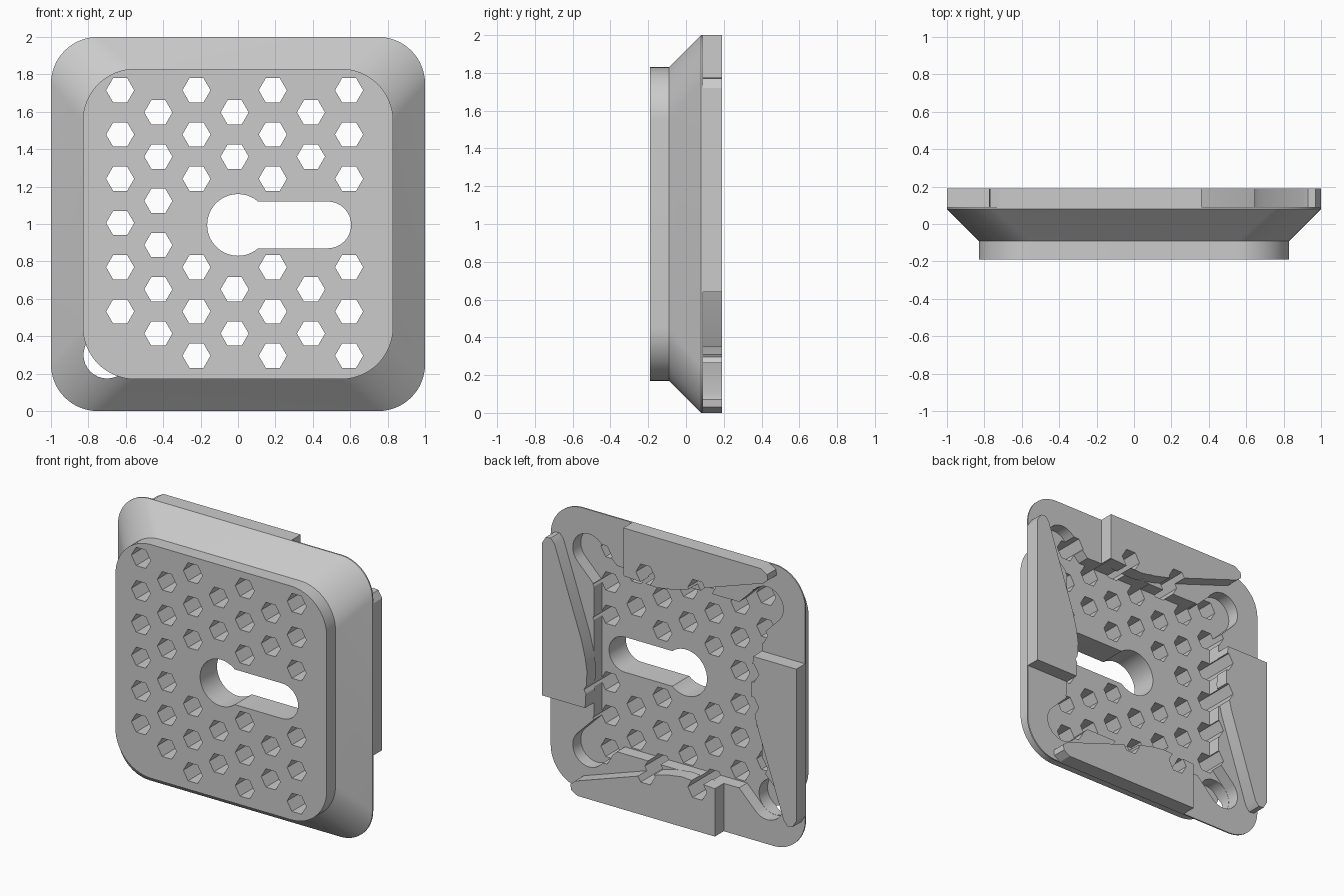
import bpy, bmesh, math
from math import cos, sin, radians, pi

if "Cube" in bpy.data.objects:
    bpy.data.objects.remove(bpy.data.objects["Cube"], do_unlink=True)

grey = bpy.data.materials.new("light_grey")
grey.use_nodes = True
colour = (0.6, 0.6, 0.6, 1)
grey.diffuse_color = colour
grey.node_tree.nodes["Principled BSDF"].inputs["Base Color"].default_value = colour


def arc(cx, cz, r, start, end, n=16):
    return [(cx + r * cos(radians(start + (end - start) * i / n)),
             cz + r * sin(radians(start + (end - start) * i / n))) for i in range(n + 1)]


def rounded_square(half, r):
    c = half - r
    return [p for k, (sx, sz) in enumerate([(1, 1), (-1, 1), (-1, -1), (1, -1)])
            for p in arc(sx * c, sz * c, r, 90 * k, 90 * k + 90)]


def turn(points, k):
    """Rotate a profile clockwise by k quarter turns."""
    for _ in range(k):
        points = [(z, -x) for x, z in points]
    return points


def loft(name, shapes):
    """Each shape is a list of solids; each solid is a list of (profile, y) rings."""
    bm = bmesh.new()
    for rings in shapes:
        loops = [[bm.verts.new((x, y, z + 1)) for x, z in prof] for prof, y in rings]
        n = len(loops[0])
        bm.faces.new(loops[0])
        bm.faces.new(loops[-1][::-1])
        for a, b in zip(loops, loops[1:]):
            for i in range(n):
                j = (i + 1) % n
                bm.faces.new((a[j], a[i], b[i], b[j]))
    bmesh.ops.recalc_face_normals(bm, faces=bm.faces)
    mesh = bpy.data.meshes.new(name)
    bm.to_mesh(mesh)
    bm.free()
    mesh.materials.append(grey)
    obj = bpy.data.objects.new(name, mesh)
    bpy.context.collection.objects.link(obj)
    return obj


def prism(prof, y0, y1):
    return [(prof, y0), (prof, y1)]


def cut(obj, cutters):
    for c in cutters:
        mod = obj.modifiers.new("cut", "BOOLEAN")
        mod.operation = "DIFFERENCE"
        mod.solver = "EXACT"
        mod.object = c
    bpy.context.view_layer.update()
    dg = bpy.context.evaluated_depsgraph_get()
    mesh = bpy.data.meshes.new_from_object(obj.evaluated_get(dg))
    obj.modifiers.clear()
    obj.data = mesh


# Vented front plate with a flared rim
front, back = rounded_square(0.83, 0.28), rounded_square(1.0, 0.25)
plate = loft("vented_plate", [[(front, -0.19), (front, -0.09), (back, 0.08), (back, 0.09)]])

# Four clip wedges, one along each side of the back
wedge_profile = [(0.36, 1), (0.36, 0.66), (0.1, 0.645), (0.0, 0.66), (-0.12, 0.69),
                 (-0.74, 0.9), (-0.775, 0.93), (-0.77, 0.97), (-0.72, 1)]
wedges = [loft(side + "_clip_wedge", [prism(turn(wedge_profile, k), 0.09, 0.19)])
          for k, side in enumerate(["top", "left", "bottom", "right"])]

# Hexagonal vent cutter
hexes = []
for col in range(7):
    x = -0.63 + 0.204 * col
    for row in range(7 - col % 2):
        z = 0.715 - 0.2365 * (row + 0.5 * (col % 2))
        in_keyhole = x > -0.25 and abs(z) < 0.2
        in_corner = col == 0 and row == 6
        if not (in_keyhole or in_corner):
            hexes.append(prism(arc(x, z, 0.075, 0, 300, 5), -0.5, 0.5))
vents = loft("vent_cutter", hexes)

# Keyhole cutter
half = math.degrees(math.asin(0.125 / 0.165))
key_outline = (arc(0, -0.005, 0.165, half, 360 - half, 32)
               + arc(0.48, -0.005, 0.125, -90, 90))
keyhole = loft("keyhole_cutter", [prism(key_outline, -0.5, 0.5)])

# Back pocket with a rounded diagonal slot in each corner
corner = [(0.66, 0.48)] + arc(0.70, 0.70, 0.127, -45, 135) + [(0.48, 0.66)]
pocket_outline = [p for k in (0, 3, 2, 1) for p in turn(corner, k)]
pocket = loft("pocket_cutter", [prism(pocket_outline, 0.0, 0.5)])

# Deeper drain in one bottom corner
drain = loft("drain_cutter", [prism(arc(-0.70, -0.70, 0.126, 0, 348.75, 31), -0.095, 0.3)])

cut(plate, [pocket, drain, keyhole, vents])
for w in wedges:
    cut(w, [vents])
for c in (vents, keyhole, pocket, drain):
    bpy.data.objects.remove(c, do_unlink=True)

# Smooth the curved walls and keep the edges sharp
bpy.ops.object.select_all(action="DESELECT")
for obj in [plate] + wedges:
    obj.select_set(True)
bpy.context.view_layer.objects.active = plate
bpy.ops.object.shade_smooth_by_angle(angle=radians(25))
